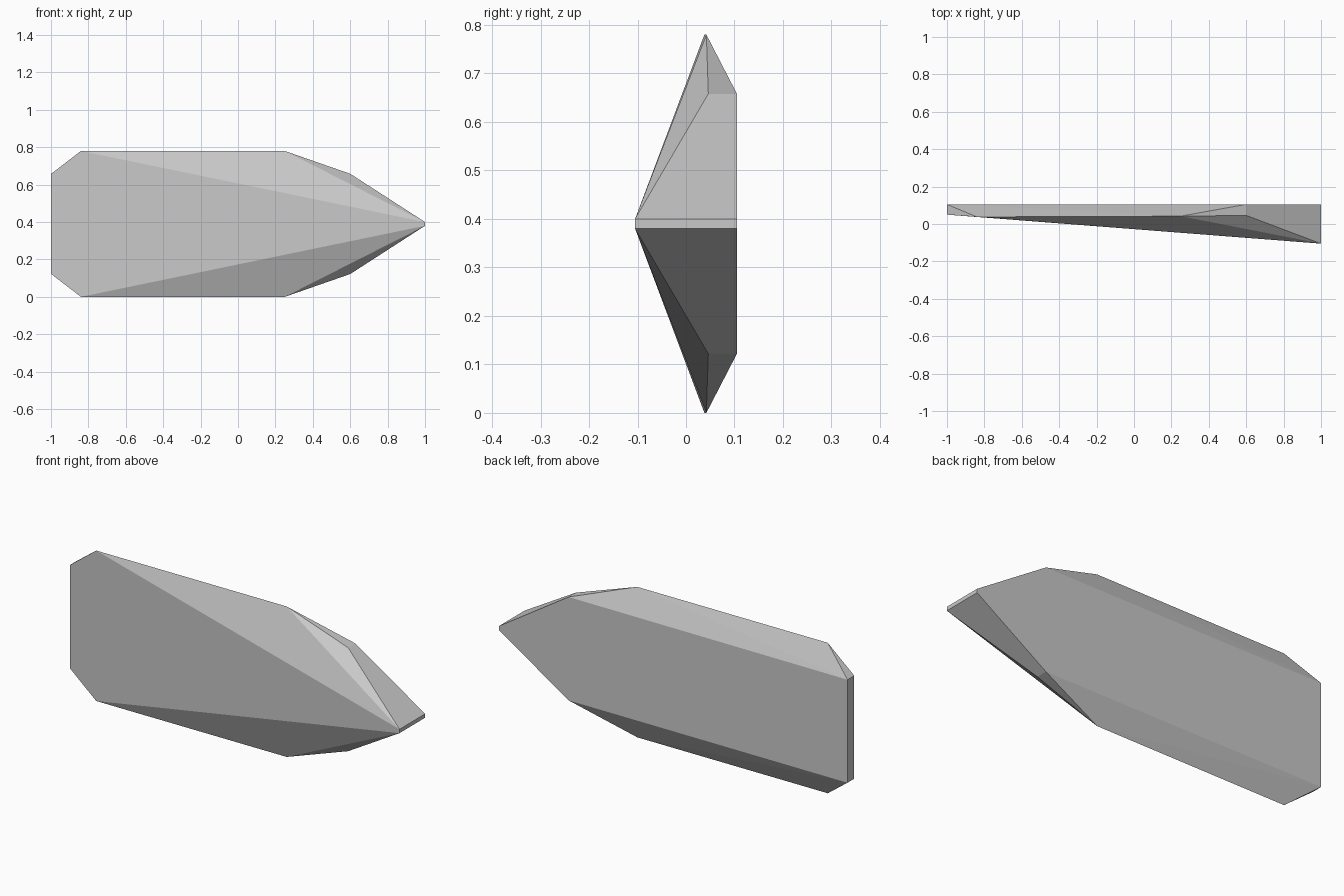
import bpy, bmesh, math

if "Cube" in bpy.data.objects:
    bpy.data.objects.remove(bpy.data.objects["Cube"])

CENTRE_Z = 0.39

# Single grey material
grey = bpy.data.materials.new("light_grey")
grey.diffuse_color = (0.58, 0.58, 0.58, 1.0)
grey.use_nodes = True
grey.node_tree.nodes["Principled BSDF"].inputs["Base Color"].default_value = grey.diffuse_color

# Corners of the upper half, (x, y, height above the middle)
corners = [
    (-1.00, 0.105, 0.267), (-1.00, 0.050, 0.267),   # blunt end
    (-0.84, 0.038, 0.390), (0.25, 0.042, 0.390),    # outer ridge
    (0.60, 0.105, 0.268), (0.60, 0.046, 0.268),     # shoulder of the point
    (1.00, 0.105, 0.010), (1.00, -0.105, 0.010),    # narrow tip
]

# Faceted wedge: mirrored corners wrapped in a convex skin
bm = bmesh.new()
for x, y, h in corners:
    for side in (1, -1):
        bm.verts.new((x, y, CENTRE_Z + side * h))
bmesh.ops.convex_hull(bm, input=list(bm.verts))
bmesh.ops.dissolve_limit(bm, angle_limit=math.radians(0.5),
                         verts=list(bm.verts), edges=list(bm.edges))
bmesh.ops.recalc_face_normals(bm, faces=list(bm.faces))

mesh = bpy.data.meshes.new("faceted_wedge")
bm.to_mesh(mesh)
bm.free()
mesh.materials.append(grey)
wedge = bpy.data.objects.new("faceted_wedge", mesh)
bpy.context.collection.objects.link(wedge)
